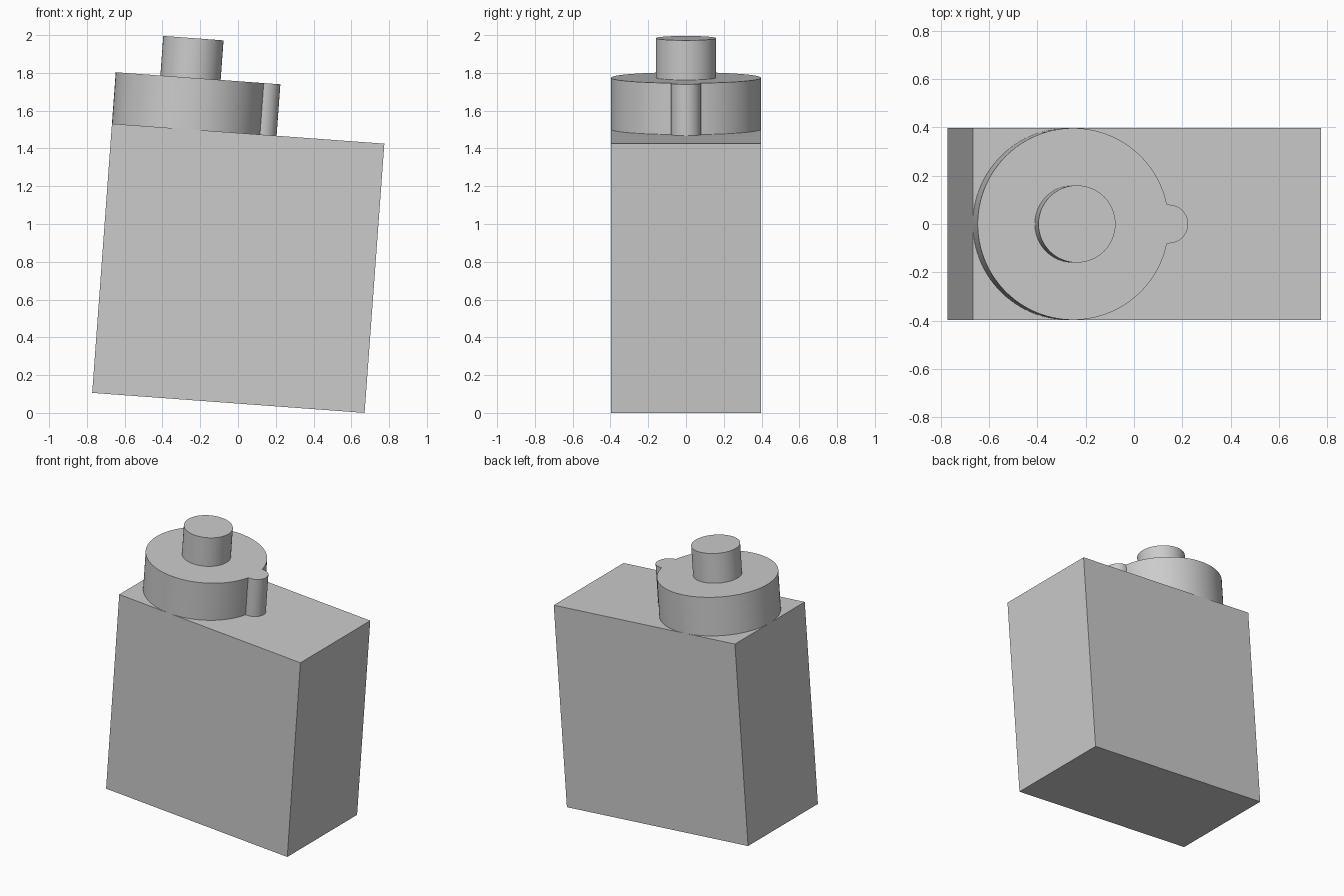
import bpy, bmesh
from math import sin, cos, asin, pi, radians
from mathutils import Matrix

cube = bpy.data.objects.get("Cube")
if cube:
    bpy.data.objects.remove(cube)

grey = bpy.data.materials.new("plain_grey")
grey.use_nodes = True
GREY = (0.6, 0.6, 0.6, 1)
grey.diffuse_color = GREY
grey.node_tree.nodes["Principled BSDF"].inputs["Base Color"].default_value = GREY

# Sizes in the body's own frame, before the whole model is tilted
LENGTH, HALF_DEPTH, BODY_TOP = 1.446, 0.397, 1.429
DRUM_TOP, KNOB_TOP = 1.702, 1.912
KNOB_R, LOBE_R = 0.16, 0.08
TILT = Matrix.Translation((-0.772, 0, 0.106)) @ Matrix.Rotation(radians(4.2), 4, "Y")


def arc(cx, radius, start, end, steps):
    angles = [start + (end - start) * i / steps for i in range(steps + 1)]
    return [(cx + radius * cos(a), radius * sin(a)) for a in angles]


def prism(name, outline, bottom, top, smooth=False):
    """Extrude a closed outline from bottom to top."""
    bm = bmesh.new()
    base = bm.faces.new([bm.verts.new((x, y, bottom)) for x, y in outline])
    cap = bmesh.ops.extrude_face_region(bm, geom=[base], use_keep_orig=True)["geom"]
    bmesh.ops.translate(bm, vec=(0, 0, top - bottom),
                        verts=[v for v in cap if isinstance(v, bmesh.types.BMVert)])
    bmesh.ops.recalc_face_normals(bm, faces=bm.faces)
    mesh = bpy.data.meshes.new(name)
    bm.to_mesh(mesh)
    bm.free()
    mesh.materials.append(grey)
    obj = bpy.data.objects.new(name, mesh)
    bpy.context.collection.objects.link(obj)
    obj.matrix_world = TILT
    if smooth:
        bpy.ops.object.select_all(action="DESELECT")
        obj.select_set(True)
        bpy.context.view_layer.objects.active = obj
        bpy.ops.object.shade_smooth_by_angle(angle=radians(30))
    return obj


# Block body
D = HALF_DEPTH
prism("body", [(0, -D), (LENGTH, -D), (LENGTH, D), (0, D)], 0, BODY_TOP)

# Drum with a round lobe on its rim, flush with the body's end and sides
gap = asin(LOBE_R / D)
rim = arc(D, D, gap, 2 * pi - gap, 96)
lobe = arc(2 * D, LOBE_R, -pi / 2, pi / 2, 24)
prism("drum", rim + lobe, BODY_TOP, DRUM_TOP, smooth=True)

# Knob in the middle of the drum
prism("knob", arc(D, KNOB_R, 0, 2 * pi, 64)[:-1], DRUM_TOP, KNOB_TOP, smooth=True)
